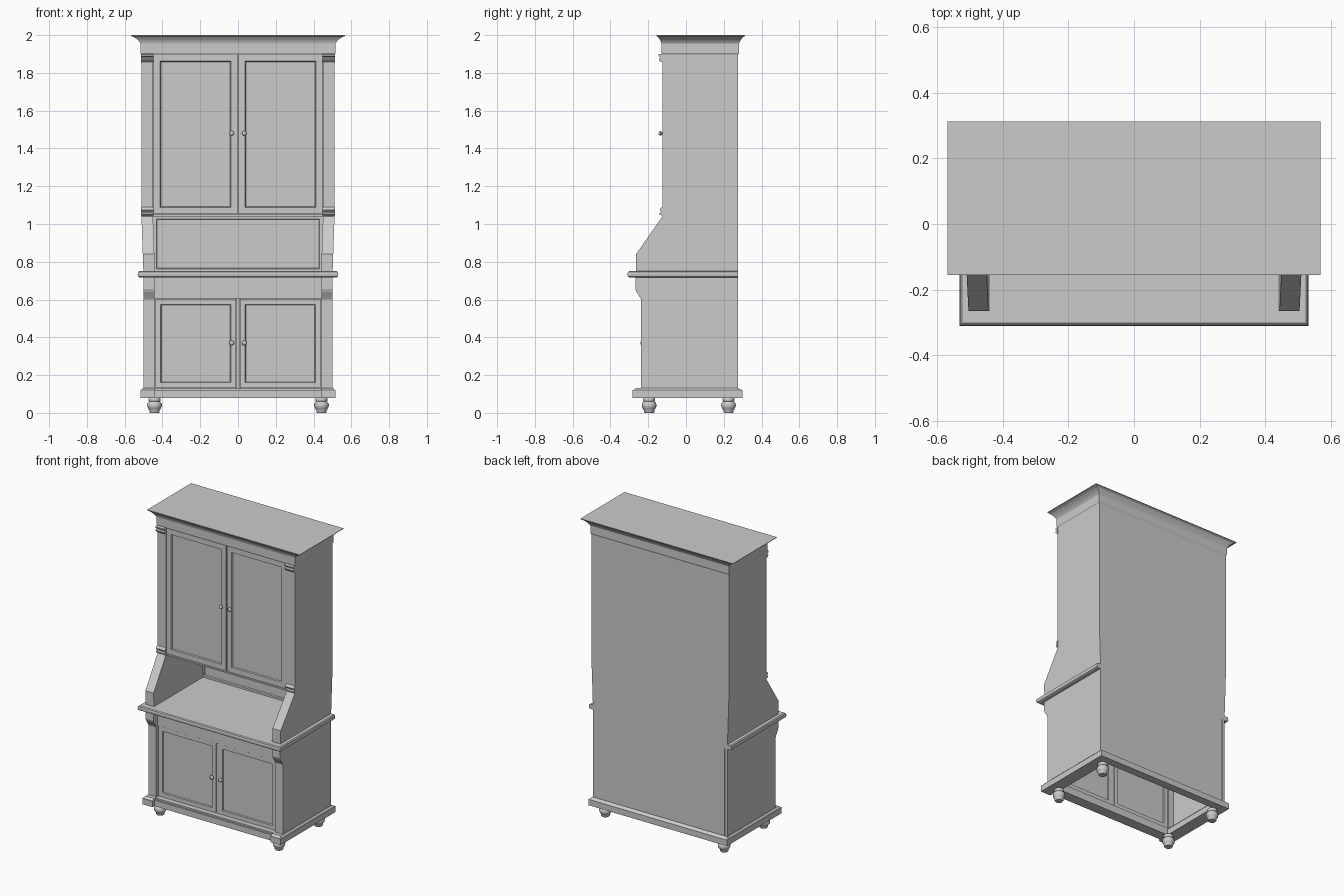
import bpy, bmesh, math

if "Cube" in bpy.data.objects:
    bpy.data.objects.remove(bpy.data.objects["Cube"])


def finish(name, bm, smooth=False):
    bmesh.ops.recalc_face_normals(bm, faces=bm.faces[:])
    me = bpy.data.meshes.new(name)
    bm.to_mesh(me)
    bm.free()
    ob = bpy.data.objects.new(name, me)
    bpy.context.collection.objects.link(ob)
    if smooth:
        bpy.ops.object.select_all(action='DESELECT')
        ob.select_set(True)
        bpy.context.view_layer.objects.active = ob
        bpy.ops.object.shade_smooth_by_angle(angle=math.radians(40))
    return ob


def loft(name, rings, smooth=False, closed=False):
    """Skin a list of equal-length point rings; cap the ends unless closed."""
    bm = bmesh.new()
    vs = [[bm.verts.new(p) for p in r] for r in rings]
    n = len(vs[0])
    pairs = list(zip(vs, vs[1:])) + ([(vs[-1], vs[0])] if closed else [])
    for a, b in pairs:
        for i in range(n):
            bm.faces.new((a[i], a[(i + 1) % n], b[(i + 1) % n], b[i]))
    if not closed:
        bm.faces.new(vs[0])
        bm.faces.new(vs[-1])
    return finish(name, bm, smooth)


def rect(x0, x1, y0, y1, z):
    return [(x0, y0, z), (x1, y0, z), (x1, y1, z), (x0, y1, z)]


def box(name, x0, x1, y0, y1, z0, z1):
    return loft(name, [rect(x0, x1, y0, y1, z0), rect(x0, x1, y0, y1, z1)])


def framed_panel(name, x0, x1, y0, y1, z0, z1, frame, depth, back=False):
    """Box whose front (and optionally back) has a recessed panel with a bead."""
    ob = box(name, x0, x1, y0, y1, z0, z1)
    bm = bmesh.new()
    bm.from_mesh(ob.data)
    bm.normal_update()
    faces = [f for f in bm.faces if f.normal.y < -0.9 or (back and f.normal.y > 0.9)]
    for f in faces:
        bmesh.ops.inset_region(bm, faces=[f], thickness=frame)
        bmesh.ops.inset_region(bm, faces=[f], thickness=0.005, depth=-depth)
    bm.to_mesh(ob.data)
    bm.free()
    return ob


def profile_x(name, s, xa, xb, pts, shift=lambda z: 0, smooth=False):
    """Side-view (y, z) outline extruded between xa and xb on side s."""
    return loft(name, [[(s * (x + shift(z)), y, z) for y, z in pts] for x in (xa, xb)], smooth)


# Cornice: stacked mitred rectangles (side overhang, front y, back y, z)
cornice = [(.510, -.125, .275, 1.895), (.516, -.130, .280, 1.905), (.516, -.130, .280, 1.955),
           (.522, -.133, .285, 1.965), (.531, -.138, .291, 1.975), (.548, -.147, .300, 1.988),
           (.566, -.155, .311, 1.995), (.568, -.156, .312, 2.0)]
loft("cornice", [rect(-x, x, a, b, z) for x, a, b, z in cornice])

# Upper cabinet body
box("upper_body", -.45, .45, -.105, .275, 1.04, 1.9)
box("upper_bottom_rail", -.45, .45, -.123, -.10, 1.04, 1.05)

# Open niche back board
framed_panel("niche_back", -.45, .45, .255, .275, .745, 1.045, .025, .008)

# Counter top with rounded edge
loft("counter_top", [rect(-x, x, y, .275, z) for x, y, z in
                     [(.523, -.302, .718), (.529, -.308, .722), (.531, -.31, .734),
                      (.529, -.308, .745), (.523, -.302, .75)]])

# Lower cabinet carcass, open underneath
box("lower_back", -.48, .48, .26, .275, .12, .72)
box("lower_top_rail", -.445, .445, -.225, -.20, .605, .72)
box("door_divider", -.008, .008, -.216, -.20, .13, .605)

# Base front and back rails
box("base_front_rail", -.44, .44, -.262, -.19, .08, .12)
box("base_front_step", -.44, .44, -.25, -.19, .12, .13)
box("base_back_rail", -.515, .515, .245, .30, .08, .12)
loft("base_back_step", [rect(-.513, .513, .25, .298, .12), rect(-.502, .502, .25, .28, .13)])

foot = [(.024, 0), (.027, .004), (.027, .014), (.033, .022), (.038, .032), (.039, .042),
        (.035, .054), (.028, .060), (.032, .066), (.032, .073), (.028, .082)]
knob = [(.005, 0), (.005, .006), (.010, .008), (.013, .013), (.012, .018), (.007, .022), (.002, .023)]
block = [(0, 0), (-.012, .004), (-.019, .012), (-.019, .018), (-.012, .024), (-.012, .028),
         (-.022, .034), (-.022, .042), (0, .046)]


def lean(z):
    # the hutch sides lean in slightly towards the counter
    return -.01 * max(0, min(1, (1.04 - z) / .29))


for s, tag in ((-1, "left"), (1, "right")):
    def sbox(name, a, b, *r):
        return box(f"{tag}_{name}", min(s * a, s * b), max(s * a, s * b), *r)

    def sdoor(name, a, b, *r):
        return framed_panel(f"{tag}_{name}", min(s * a, s * b), max(s * a, s * b), *r)

    # Hutch side with sloping wing
    profile_x(f"{tag}_hutch_side", s, .45, .511,
              [(.275, .75), (-.265, .75), (-.265, .84), (-.125, 1.04), (-.125, 1.9),
               (.275, 1.9), (.275, 1.04)], lean)
    # Small moulded blocks at top and bottom of the upper pilasters
    profile_x(f"{tag}_upper_top_block", s, .448, .513, [(-.124 + y, 1.856 + z) for y, z in block])
    profile_x(f"{tag}_upper_low_block", s, .448, .513, [(-.124 + y * .7, 1.091 - z) for y, z in block])
    # Upper and lower doors
    sdoor("upper_door", .003, .447, -.123, -.104, 1.053, 1.897, .05, .008)
    sdoor("lower_door", .010, .437, -.220, -.200, .133, .602, .039, .007, True)
    # Lower side wall and pilaster with a corbel at its head
    sbox("lower_side", .482, .50, -.20, .275, .12, .72)
    profile_x(f"{tag}_lower_pilaster", s, .443, .50,
              [(-.195, .12), (-.237, .12), (-.237, .60), (-.246, .615), (-.262, .64),
               (-.268, .655), (-.268, .72), (-.195, .72)])
    # Base side rail, stepped top, and projecting corner block
    sbox("base_side_rail", .43, .515, -.20, .25, .08, .12)
    sbox("base_corner_block", .44, .515, -.282, -.19, .08, .12)
    loft(f"{tag}_base_step", [[(s * a, y, z) for a, y in ((.44, f), (x, f), (x, .27), (.44, .27))]
                              for x, f, z in ((.513, -.279, .12), (.503, -.264, .132))])
    # Knobs
    for nm, y0, z0 in (("upper_knob", -.122, 1.48), ("lower_knob", -.219, .37)):
        loft(f"{tag}_{nm}", [[(s * .033 + r * math.cos(i * math.tau / 16), y0 - d,
                               z0 + r * math.sin(i * math.tau / 16)) for i in range(16)]
                             for r, d in knob], True)
    # Turned feet
    for nm, y0 in (("front_foot", -.195), ("back_foot", .225)):
        loft(f"{tag}_{nm}", [[(s * .442 + r * math.cos(i * math.tau / 16),
                               y0 + r * math.sin(i * math.tau / 16), z) for i in range(16)]
                             for r, z in foot], True)
